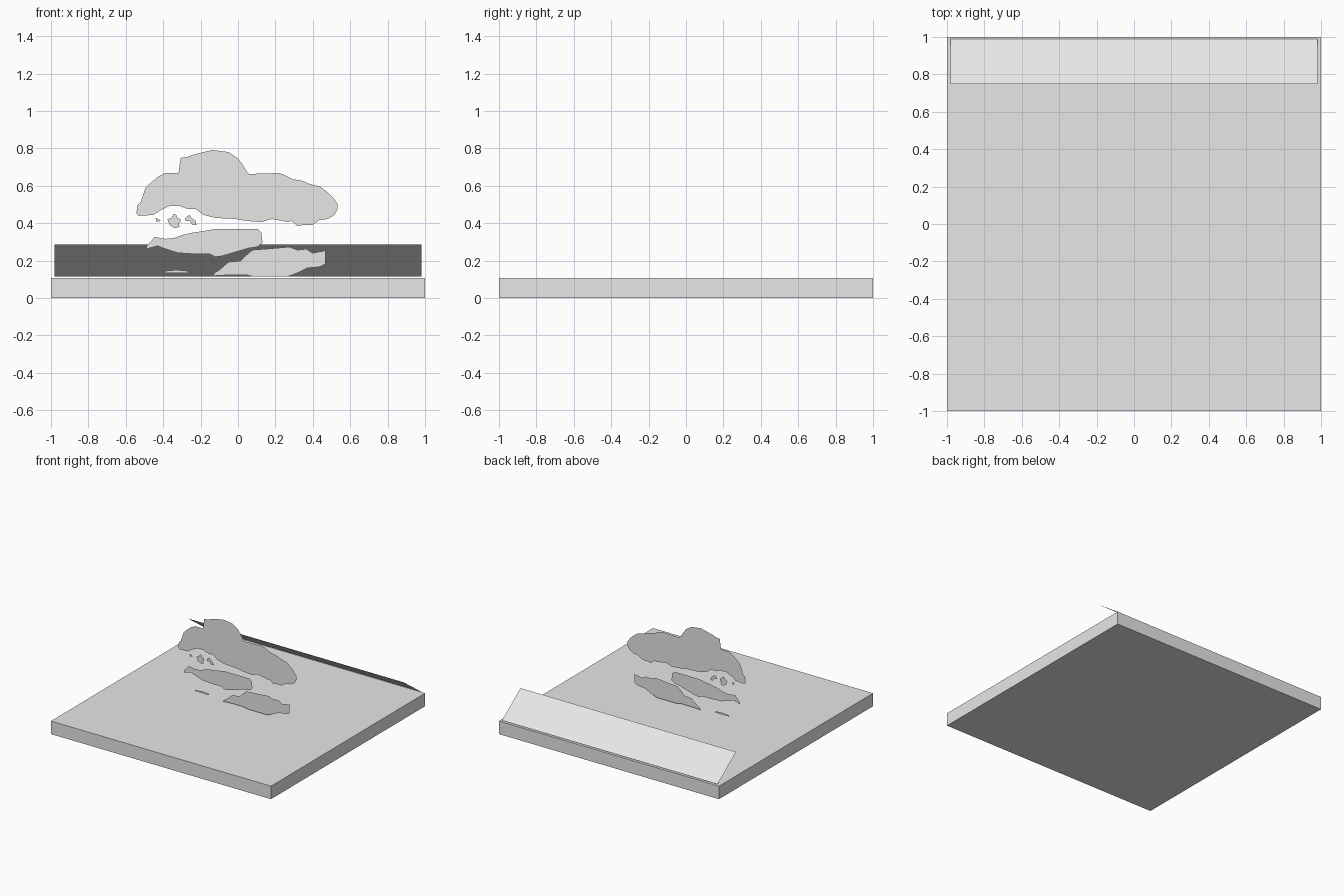
import bpy, bmesh

grey = bpy.data.materials.new("light grey")
grey.diffuse_color = (0.8, 0.8, 0.8, 1)


def finish(name, bm):
    mesh = bpy.data.meshes.new(name)
    bm.to_mesh(mesh)
    bm.free()
    mesh.materials.append(grey)
    obj = bpy.data.objects.new(name, mesh)
    bpy.context.collection.objects.link(obj)
    return obj


def cutout(name, outline):
    """Paper-thin upright shape facing the front; outline is (x, z) in hundredths."""
    bm = bmesh.new()
    verts = [bm.verts.new((x / 100, 0, z / 100)) for x, z in reversed(outline)]
    bm.faces.new(verts)
    bmesh.ops.triangulate(bm, faces=bm.faces[:])
    return finish(name, bm)


# Square base slab
bm = bmesh.new()
bmesh.ops.create_cube(bm, size=1)
bmesh.ops.scale(bm, vec=(2, 2, 0.107), verts=bm.verts)
bmesh.ops.translate(bm, vec=(0, 0, 0.0535), verts=bm.verts)
finish("base_slab", bm)

# Sloping panel along the back edge
bm = bmesh.new()
corners = [(-0.98, 0.749, 0.287), (0.98, 0.749, 0.287),
           (0.98, 0.99, 0.114), (-0.98, 0.99, 0.114)]
bm.faces.new([bm.verts.new(c) for c in reversed(corners)])
finish("sloping_back_panel", bm)

# Large crown
cutout("crown", [
    (-54.3, 45.5), (-53.7, 49.7), (-52, 51.3), (-49.5, 58.8), (-47.3, 61),
    (-43, 64.7), (-38.8, 66.8), (-31.8, 66.8), (-30.7, 74.9), (-27, 75.4),
    (-24.3, 76.5), (-18.4, 78), (-13.6, 79.1), (-9.9, 78.6), (-5, 78),
    (-0.3, 74.9), (1.9, 72.2), (4.5, 67.9), (6.1, 66.3), (21.7, 66.8),
    (24.9, 65.8), (29.1, 63.6), (34.5, 62.6), (38.2, 61), (44.1, 59.4),
    (48.4, 56.1), (51, 53.5), (53.2, 50.3), (53.2, 47.6), (51.6, 44.4),
    (47.9, 42.2), (43.6, 41.7), (39.8, 39), (35, 39), (31.8, 38.5),
    (28.6, 41.2), (26.5, 40.6), (24.3, 41.2), (17.9, 42.2), (12.6, 40.6),
    (4.5, 41.2), (-1.3, 42.2), (-12, 42.8), (-18.4, 44.4), (-22.7, 47.6),
    (-27, 47.6), (-31.3, 49.2), (-36.6, 49.2), (-41.4, 47), (-45.2, 44.4),
    (-53.2, 43.9)])

# Middle patch
cutout("middle_patch", [
    (-48.9, 27.8), (-46.3, 30.5), (-44.7, 32.6), (-38.8, 31.6), (-34, 32.1),
    (-29.7, 33.7), (-24.9, 34.8), (-18.4, 35.8), (-12, 36.9), (0.8, 36.4),
    (10.4, 36.9), (12.6, 34.8), (13.1, 29.4), (10.4, 27.3), (6.1, 26.7),
    (0.8, 26.2), (-5.1, 25.7), (-8.3, 22.5), (-12, 21.9), (-15.2, 23.5),
    (-22.7, 23.5), (-32.4, 24.1), (-38.8, 26.2), (-43, 27.8), (-48.9, 26.2)])

# Lower patch
cutout("lower_patch", [
    (-13.6, 11.8), (-12, 13.9), (-7.8, 16), (-5.1, 19.3), (1.3, 19.8),
    (4.5, 23), (7.8, 25.7), (14.7, 26.2), (27.5, 27.3), (31.8, 25.7),
    (36.6, 26.2), (39.8, 24.1), (45.7, 25.1), (46.8, 25.7), (46.8, 18.2),
    (43.6, 16.6), (37.2, 16), (31.8, 13.4), (26.5, 11.4), (8.3, 11.4),
    (4.5, 12.3), (-4.5, 12.3)])

# Small loose fragments
cutout("fragment_large", [
    (-37.7, 42.2), (-35.6, 42.8), (-34.5, 44.9), (-32.9, 44.4), (-32.4, 42.8),
    (-30.7, 42.2), (-30.7, 40.6), (-32.4, 39.6), (-31.3, 38), (-34, 37.4),
    (-36.6, 39)])
cutout("fragment_small", [
    (-28.1, 42.8), (-25.9, 44.4), (-24.9, 42.8), (-22.7, 41.2), (-22.2, 39),
    (-24.3, 39), (-25.9, 41.2), (-28.1, 41.2)])
cutout("fragment_tiny", [(-44.1, 42.8), (-42.5, 42.2), (-41.4, 41.2), (-43.6, 40.6)])
cutout("fragment_sliver", [
    (-39.3, 14.4), (-32.9, 15), (-26.5, 14.4), (-26.5, 13.4), (-39.3, 13.4)])
